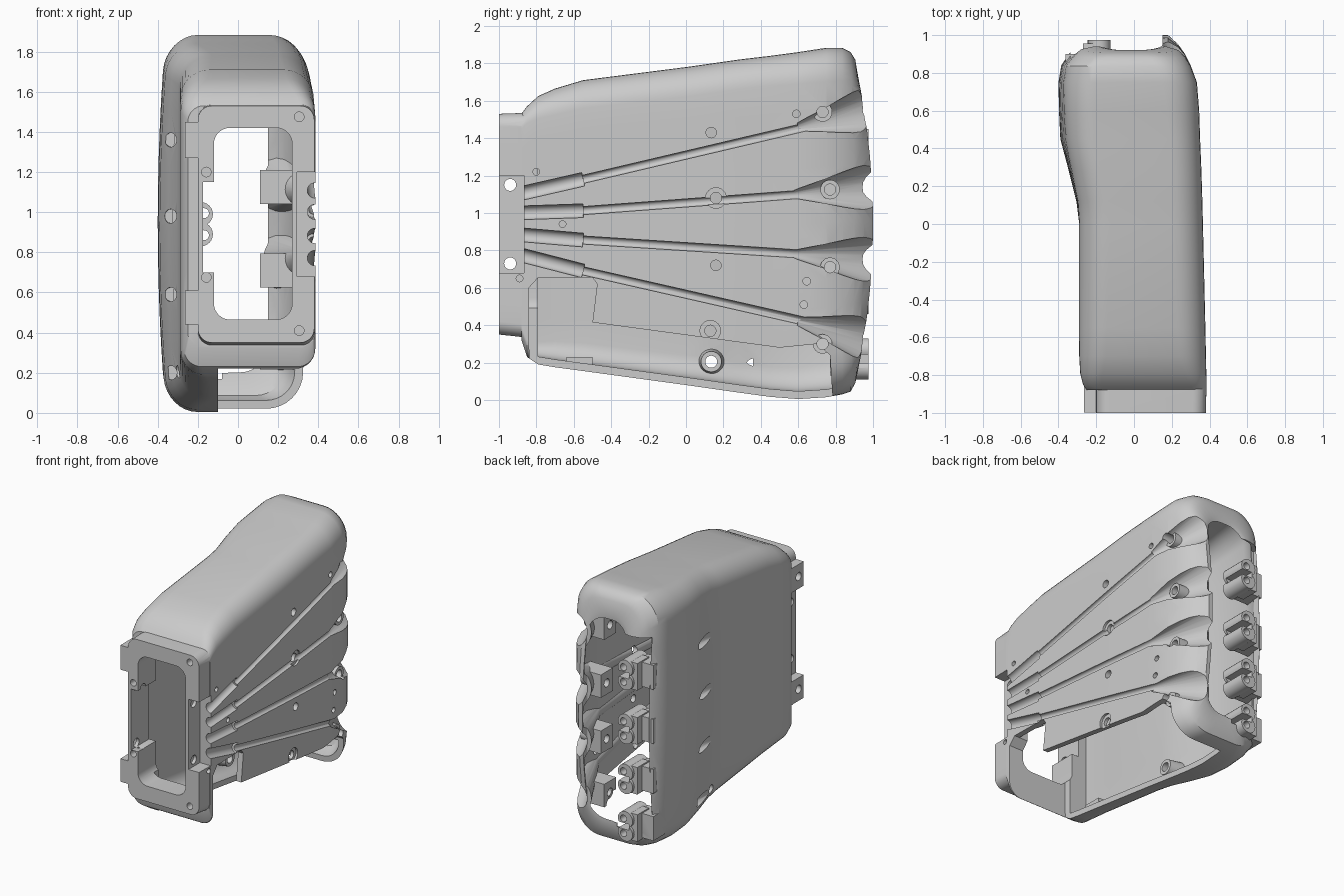
import bpy, bmesh, math
from mathutils import Vector

if "Cube" in bpy.data.objects:
    bpy.data.objects.remove(bpy.data.objects["Cube"])


def new_obj(name, bm):
    bmesh.ops.triangulate(bm, faces=[f for f in bm.faces if len(f.verts) > 32])
    bmesh.ops.recalc_face_normals(bm, faces=bm.faces)
    me = bpy.data.meshes.new(name)
    bm.to_mesh(me)
    bm.free()
    ob = bpy.data.objects.new(name, me)
    bpy.context.collection.objects.link(ob)
    return ob


def cyl(p, q, r1, r2=None, n=24):
    p, q = Vector(p), Vector(q)
    bm = bmesh.new()
    bmesh.ops.create_cone(bm, cap_ends=True, segments=n, radius1=r1,
                          radius2=r1 if r2 is None else r2, depth=(q - p).length)
    rot = (q - p).to_track_quat('Z', 'Y').to_matrix().to_4x4()
    rot.translation = (p + q) / 2
    bm.transform(rot)
    return new_obj("cylinder", bm)


def box(x0, x1, y0, y1, z0, z1):
    bm = bmesh.new()
    bmesh.ops.create_cube(bm, size=1)
    for v in bm.verts:
        v.co = (x0 + (v.co.x + .5) * (x1 - x0), y0 + (v.co.y + .5) * (y1 - y0),
                z0 + (v.co.z + .5) * (z1 - z0))
    return new_obj("box", bm)


def ring(y, xl, xr, zb, zt, r, bulge=0, arc=0, inset=0):
    xl, xr, zb, zt = xl + inset, xr - inset, zb + inset, zt - inset
    r = max(r - inset, .02)
    pts = []
    for cx, cz, a0 in ((xr - r, zb + r, -90), (xr - r, zt - r, 0),
                       (xl + r, zt - r, 90), (xl + r, zb + r, 180)):
        for i in range(9):
            a = math.radians(a0 + i * 90 / 8)
            pts.append((cx + r * math.cos(a), cz + r * math.sin(a)))
        if a0 in (-90, 90):     # subdivide the tall sides
            x = pts[-1][0]
            lo, hi = zb + r, zt - r
            steps = [lo + (hi - lo) * k / 10 for k in range(1, 10)]
            pts += [(x, z) for z in (steps if a0 == -90 else steps[::-1])]
    out = []
    for x, z in pts:
        u = (z - (zb + zt) / 2) / ((zt - zb) / 2)
        side = min(1, max(0, (.5 - (x - xl) / (xr - xl)) * 2))
        out.append((x + bulge * u * u * side, y - arc * u * u, z))
    return out


def loft(rings, name="loft"):
    bm = bmesh.new()
    loops = [[bm.verts.new(p) for p in r] for r in rings]
    n = len(loops[0])
    for a, b in zip(loops, loops[1:]):
        for i in range(n):
            bm.faces.new((a[i], a[(i + 1) % n], b[(i + 1) % n], b[i]))
    bm.faces.new(loops[0])
    bm.faces.new(loops[-1])
    return new_obj(name, bm)


def prism(yz, x0, x1):
    return loft([[(x, y, z) for y, z in yz] for x in (x0, x1)], "prism")


def boolean(ob, cutter, op='DIFFERENCE'):
    bpy.context.view_layer.objects.active = ob
    for solver in ('MANIFOLD', 'EXACT'):
        m = ob.modifiers.new("bool", 'BOOLEAN')
        m.operation, m.solver, m.object = op, solver, cutter
        try:
            bpy.ops.object.modifier_apply(modifier=m.name)
            break
        except RuntimeError:
            ob.modifiers.clear()
    bpy.data.objects.remove(cutter)


# Lofted outer housing: y, left, right, bottom, top, radius, bulge, end arc
S = [(-.88, -.25, .385, .32, 1.53, .08), (-.85, -.27, .385, .23, 1.57, .09),
     (-.79, -.285, .383, .19, 1.625, .12), (-.7, -.29, .381, .175, 1.665, .14),
     (-.55, -.29, .378, .155, 1.71, .15), (0, -.29, .365, .08, 1.78, .16),
     (.12, -.305, .362, .063, 1.797, .16, .01), (.28, -.345, .357, .04, 1.82, .16, .02),
     (.45, -.39, .35, .017, 1.84, .16, .04), (.6, -.397, .345, .005, 1.86, .17, .04),
     (.75, -.4, .333, .015, 1.883, .18, .04), (.84, -.385, .3, .03, 1.883, .18, .04, .005),
     (.9, -.345, .27, .045, 1.86, .18, .04, .02), (.95, -.3, .235, .09, 1.82, .18, .03, .045),
     (1.0, -.22, .18, .16, 1.73, .17, .02, .08)]
shell = loft([ring(*s) for s in S] + [ring(*S[-1], inset=.03)], "palm_shell")
hollow = [ring(*s, inset=.042) for s in S[2:]]
hollow.append([(x, y + .2, z) for x, y, z in hollow[-1]])
cavity = loft(hollow, "cavity")


# Tendon channels: start, joint, throat, funnel mouth height and screw position
def wall(y):
    return .365 - .025 * y


CH = [((-.9, 1.1), (-.55, 1.18), (.64, 1.46), 1.56, (.73, 1.54)),
      ((-.9, 1.0), (-.55, 1.012), (.62, 1.1), 1.14, (.77, 1.125)),
      ((-.9, .885), (-.55, .855), (.62, .78), .75, (.77, .71)),
      ((-.9, .78), (-.55, .69), (.64, .42), .32, (.73, .3))]


def channel(c, grow):
    a, b, t, ez, _ = c
    A, B, T = (Vector((wall(y) - .004, y, z)) for y, z in (a, b, t))
    return [cyl(A, B, .037 + grow), cyl(B - (B - A) * .03, T, .022 + grow),
            cyl((wall(t[0]), t[0] - .04, t[1]), (.265, 1.02, ez), .022 + grow, .143 + grow, 32)]


# Material kept inside the cavity: tubes, funnels, finger lugs, standoff
LUGS = (1.34, .94, .57, .22)
for c in CH:
    hy, hz = c[4]
    for p in channel(c, .03) + [box(.11, .4, hy - .07, hy + .07, hz - .085, hz + .085)]:
        boolean(cavity, p)
boolean(cavity, cyl((-.36, .135, .205), (-.16, .135, .205), .08, .055))
boolean(cavity, box(-.4, -.11, -.64, -.5, .05, .23))
boolean(shell, cavity)

# Wide finger opening at the left rear, then forked lugs along it
boolean(shell, box(-.335, -.08, .85, 1.1, .17, 1.62))
for z in LUGS:
    boolean(shell, box(-.362, -.19, .77, .9, z - .09, z + .09), 'UNION')
    for dz in (-.05, .05):
        boolean(shell, cyl((-.185, .78, z + dz), (-.185, .975, z + dz), .06), 'UNION')
    boolean(shell, box(-.27, -.187, .82, .955, z - .1, z + .1), 'UNION')

# Wrist flange with side lugs
flange = loft([ring(-1, -.2, .38, .35, 1.53, .07), ring(-.86, -.2, .384, .335, 1.535, .07)],
              "wrist_flange")
boolean(shell, flange, 'UNION')
for z0, z1 in ((1.27, 1.45), (.44, .61)):
    boolean(shell, box(-.265, -.16, -.999, -.82, z0, z1), 'UNION')
    z = (z0 + z1) / 2
    boolean(shell, cyl((-.3, -.94, z), (-.15, -.94, z), .03))

# Wrist window, left notch and right recess
boolean(shell, loft([ring(-1.1, -.12, .27, .465, 1.42, .08), ring(-.7, -.12, .27, .465, 1.42, .08)]))
boolean(shell, box(-.175, -.05, -1.1, -.75, .7, 1.15))
boolean(shell, box(.295, .5, -1.1, -.867, .68, 1.2))

# Cut grooves and funnels
for c in CH:
    for p in channel(c, 0):
        boolean(shell, p)

# Lower access opening
boolean(shell, prism([(-.84, .6), (-.79, .655), (-.5, .655), (-.475, .62), (-.5, .415), (.5, .28),
                      (.7, .3), (.77, .24), (.79, -.1), (-.82, -.1), (-.84, .31)],
                     -.1, .6))

# Finger screw bosses in the funnels, with holes
for c in CH:
    hy, hz = c[4]
    boolean(shell, cyl((.12, hy, hz), (.29, hy, hz), .052), 'UNION')
    boolean(shell, cyl((.05, hy, hz), (.5, hy, hz), .03))

# Lug forks, lug holes and long screw holes in the left face
for z, hole in zip(LUGS, (1.36, .98, .59, .2)):
    boolean(shell, box(-.215, -.05, .8, 1.05, z - .022, z + .022))
    for dz in (-.055, .055):
        boolean(shell, cyl((-.17, .7, z + dz), (-.17, 1.1, z + dz), .025))
    boolean(shell, cyl((-.345, .05, hole), (-.33, .36, hole), .035))

# Hole through the standoff on the left wall
boolean(shell, cyl((-.5, .135, .205), (0, .135, .205), .032))

# Side holes on the right wall: y, z, radius
for y, z, r in ((.16, 1.08, .055), (.13, .37, .055), (.135, 1.43, .028), (.16, .72, .028),
                (.59, 1.53, .02), (.645, .635, .02), (.63, .51, .02), (-.66, .94, .018),
                (-.8, 1.22, .018), (-.89, .65, .018)):
    boolean(shell, cyl((.345 if r == .055 else .25, y, z), (.5, y, z), r))
    if r == .055:
        boolean(shell, cyl((.25, y, z), (.5, y, z), .03))
for z in (1.15, .73):
    boolean(shell, cyl((-.3, -.94, z), (.5, -.94, z), .032))
# Front flange screw holes
for x, z in ((.305, 1.475), (.305, .41), (-.158, 1.2), (-.158, .675)):
    boolean(shell, cyl((x, -1.1, z), (x, -.9, z), .024))

bpy.ops.object.select_all(action='DESELECT')
shell.select_set(True)
bpy.context.view_layer.objects.active = shell
bpy.ops.object.shade_smooth_by_angle(angle=math.radians(30))
